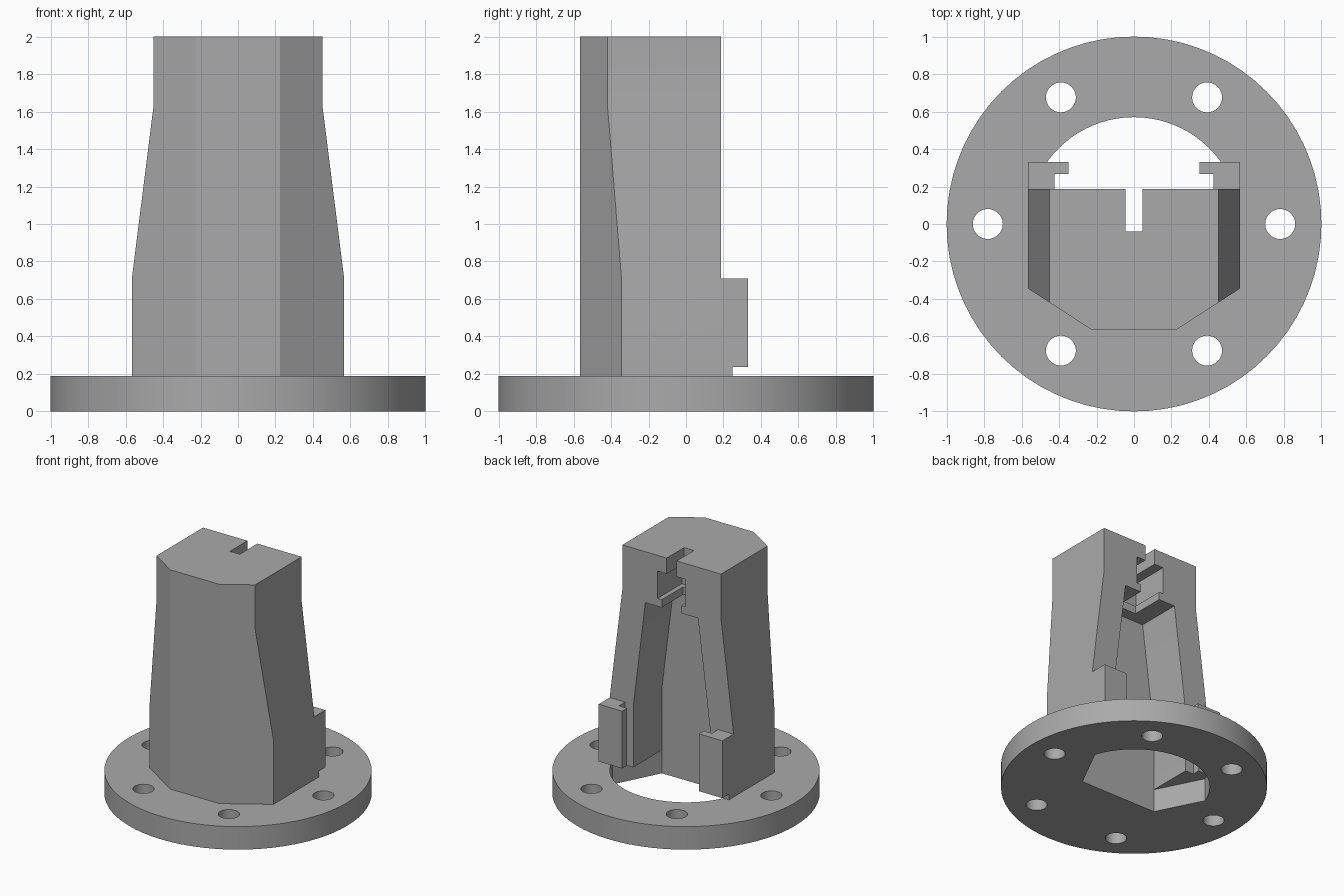
import bpy, bmesh, math

if "Cube" in bpy.data.objects:
    bpy.data.objects.remove(bpy.data.objects["Cube"])

grey = bpy.data.materials.new("plain grey")
grey.diffuse_color = (0.40, 0.40, 0.40, 1)
grey.use_nodes = True
grey.node_tree.nodes["Principled BSDF"].inputs["Base Color"].default_value = grey.diffuse_color


def prism(name, profile, axis, lo, hi):
    """Extrude a 2D profile along z (profile = x, y) or along y (profile = x, z)."""
    place = (lambda a, b, t: (a, b, t)) if axis == 'z' else (lambda a, b, t: (a, t, b))
    bm = bmesh.new()
    low = [bm.verts.new(place(a, b, lo)) for a, b in profile]
    high = [bm.verts.new(place(a, b, hi)) for a, b in profile]
    bm.faces.new(low)
    bm.faces.new(high)
    n = len(profile)
    for i in range(n):
        j = (i + 1) % n
        bm.faces.new((low[i], low[j], high[j], high[i]))
    bmesh.ops.recalc_face_normals(bm, faces=bm.faces)
    mesh = bpy.data.meshes.new(name)
    bm.to_mesh(mesh)
    bm.free()
    mesh.materials.append(grey)
    obj = bpy.data.objects.new(name, mesh)
    bpy.context.collection.objects.link(obj)
    return obj


def combine(target, tool, operation='DIFFERENCE'):
    """Apply a boolean and discard the tool."""
    mod = target.modifiers.new("cut", 'BOOLEAN')
    mod.operation, mod.solver, mod.object = operation, 'EXACT', tool
    bpy.context.view_layer.objects.active = target
    bpy.ops.object.modifier_apply(modifier=mod.name)
    bpy.data.objects.remove(tool)


def arc(cx, cy, r, start, end, n):
    return [(cx + r * math.cos(start + (end - start) * i / n),
             cy + r * math.sin(start + (end - start) * i / n)) for i in range(n + 1)]


def circle(cx, cy, r, n):
    return arc(cx, cy, r, 0, math.tau, n)[:-1]


def mirrored(half):
    """Close a half profile (x > 0) with its mirror image."""
    return half + [(-a, b) for a, b in reversed(half)]


def box(name, x0, x1, y0, y1, z0, z1):
    return prism(name, [(x0, y0), (x1, y0), (x1, y1), (x0, y1)], 'z', z0, z1)


BASE, BACK, FRONT = 0.19, 0.187, -0.185

# Round flange with a central opening (flat in front, round at the back) and six bolt holes
flange = prism("flange", circle(0, 0, 1, 72), 'z', 0, BASE)
a0 = math.asin(BACK / 0.57)
opening = [(-0.35, FRONT), (0.35, FRONT)] + arc(0, 0, 0.57, a0, math.pi - a0, 32)
combine(flange, prism("opening", opening, 'z', -0.1, 0.4))
for k in range(6):
    a = k * math.pi / 3
    hole = circle(0.78 * math.cos(a), 0.78 * math.sin(a), 0.08, 32)
    combine(flange, prism("bolt_hole", hole, 'z', -0.1, 0.4))

# Tower: chamfered plan limited by a tapering front silhouette
plan = mirrored([(0.225, -0.565), (0.565, -0.345), (0.565, BACK)])
tower = prism("tower", plan, 'z', BASE, 2)
taper = mirrored([(0.70, 0), (0.70, 0.3), (0.565, 0.3), (0.565, 0.72), (0.45, 1.635), (0.45, 2.2)])
taper = mirrored([(0.565 + 0.1257 * 0.72, 0), (0.45, 1.635), (0.45, 2.2)])
combine(tower, prism("taper", taper, 'y', -1, 1), 'INTERSECT')

# Tapering cavity open at the back
cavity = mirrored([(0.35, 0), (0.35, 0.70), (0.24, 1.58)])
combine(tower, prism("cavity", cavity, 'y', FRONT, 0.5))

# Stepped slot through the tower head: half width, depth, bottom, top
for w, depth, z0, z1 in ((0.09, -0.09, 1.5, 1.66),
                         (0.128, -0.128, 1.645, 1.87),
                         (0.045, -0.04, 1.8, 2.2)):
    combine(tower, box("slot", -w, w, depth, 0.5, z0, z1))

# Hooked rail brackets behind the tower walls
for side, s in (("left", -1), ("right", 1)):
    hook = [(0.565, BACK), (0.565, 0.332), (0.35, 0.332), (0.35, 0.268), (0.425, 0.268), (0.425, BACK)]
    prism(side + "_bracket", [(s * x, y) for x, y in hook], 'z', 0.237, 0.71)
    xs = sorted((s * 0.425, s * 0.565))
    box(side + "_bracket_foot", xs[0], xs[1], BACK, 0.247, BASE, 0.237)

# Smooth round walls, crisp edges
for obj in bpy.context.collection.objects:
    obj.select_set(True)
bpy.context.view_layer.objects.active = flange
bpy.ops.object.shade_smooth_by_angle(angle=math.radians(25))
